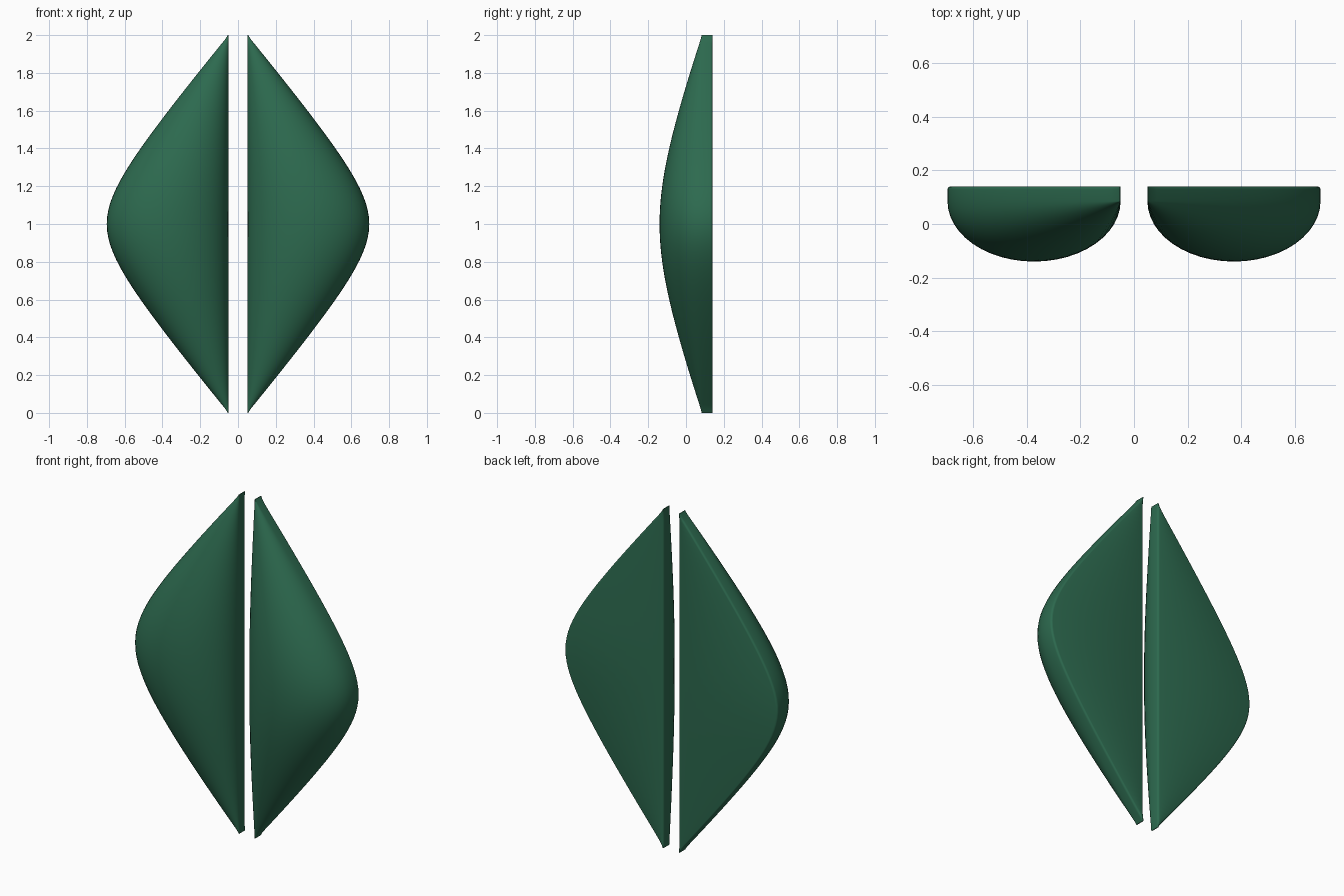
import bpy, bmesh, math

if "Cube" in bpy.data.objects:
    bpy.data.objects.remove(bpy.data.objects["Cube"])

RINGS, ARC = 64, 24
INNER, WIDTH, DEPTH = 0.05, 0.645, 0.225
SHOULDER, BACK, BEVEL = 0.085, 0.14, 0.012

green = bpy.data.materials.new("green")
green.diffuse_color = (0.026, 0.144, 0.078, 1)
green.use_nodes = True
green.node_tree.nodes["Principled BSDF"].inputs["Base Color"].default_value = green.diffuse_color


def swell(t, a):
    """1 at mid height, 0 at the tips, along a hyperbola of roundness a."""
    return 1 - (math.hypot(a, t) - a) / (math.hypot(a, 1) - a)


def section(t):
    """Half-ellipse front, straight sides and a bevelled flat back."""
    w = max(WIDTH * swell(t, 0.27), 0.004)
    d = max(DEPTH * swell(t, 0.5), 0.002)
    b = min(BEVEL, w * 0.3)
    pts = []
    for i in range(ARC + 1):
        a = math.pi * i / ARC
        pts.append((INNER + w / 2 - w / 2 * math.cos(a), SHOULDER - d * math.sin(a)))
    outer = [(INNER + w - b * (1 - math.cos(a)), BACK - BEVEL * (1 - math.sin(a)))
             for a in (0, math.pi / 6, math.pi / 3, math.pi / 2)]
    pts += outer + [(2 * INNER + w - x, y) for x, y in reversed(outer)]
    return pts


def wing(name, side):
    bm = bmesh.new()
    rings = []
    for k in range(RINGS + 1):
        t = -math.cos(math.pi * k / RINGS) * 0.35 + (2 * k / RINGS - 1) * 0.65
        rings.append([bm.verts.new((side * x, y, 1 + t)) for x, y in section(t)])
    n = len(rings[0])
    for lo, hi in zip(rings, rings[1:]):
        for i in range(n):
            j = (i + 1) % n
            bm.faces.new((lo[i], lo[j], hi[j], hi[i]))
    bm.faces.new(rings[0])
    bm.faces.new(rings[-1])
    bmesh.ops.recalc_face_normals(bm, faces=bm.faces)
    mesh = bpy.data.meshes.new(name)
    bm.to_mesh(mesh)
    bm.free()
    mesh.materials.append(green)
    obj = bpy.data.objects.new(name, mesh)
    bpy.context.collection.objects.link(obj)
    bpy.ops.object.select_all(action='DESELECT')
    obj.select_set(True)
    bpy.context.view_layer.objects.active = obj
    bpy.ops.object.shade_smooth_by_angle(angle=math.radians(35))


# Two mirrored halves of the split diamond
wing("right_half", 1)
wing("left_half", -1)
